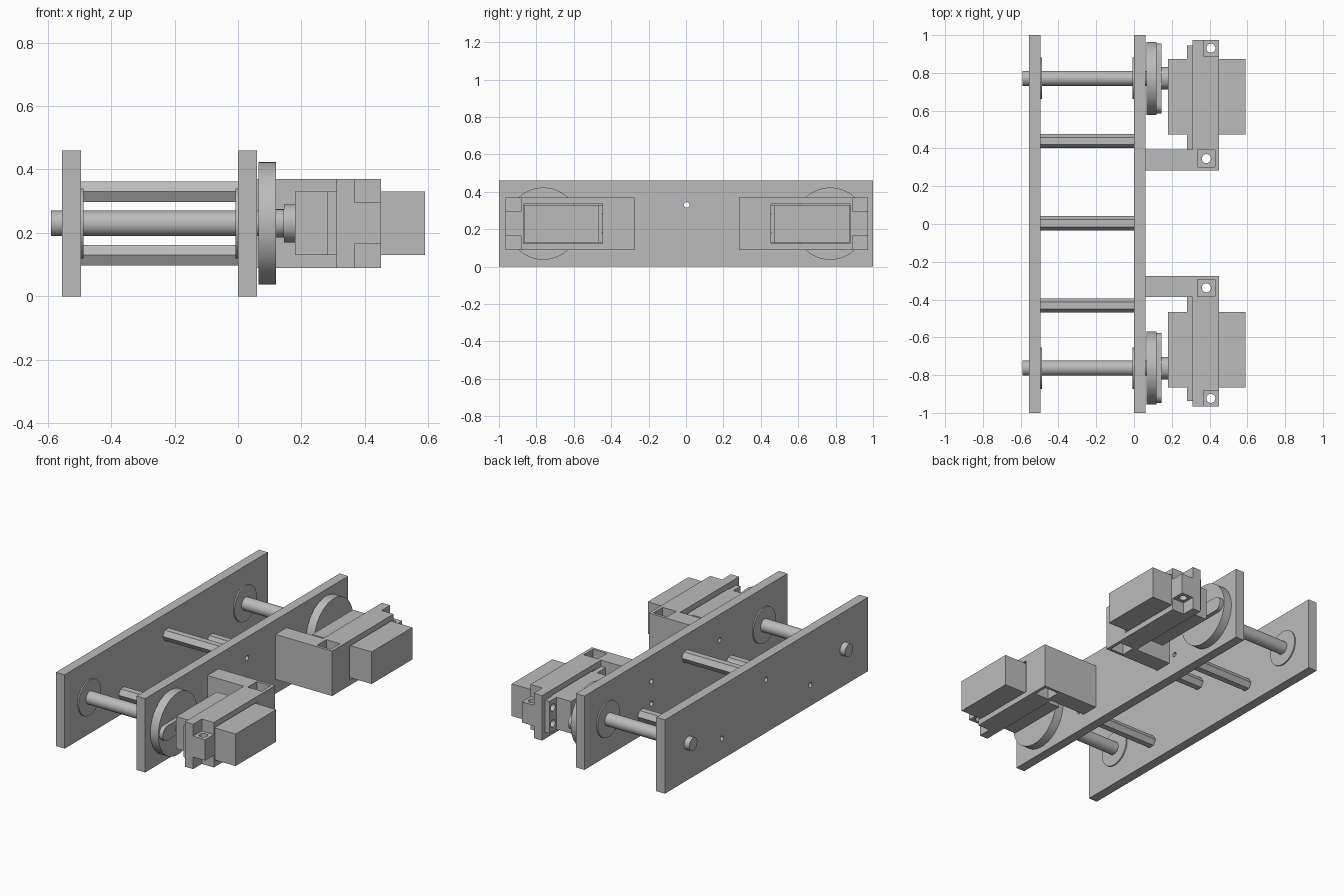
import bpy, bmesh, math
from mathutils import Matrix, Vector

if "Cube" in bpy.data.objects:
    bpy.data.objects.remove(bpy.data.objects["Cube"], do_unlink=True)

OFF = 0.004          # drive train sits slightly off the plate centre
AXLE_Y, AXLE_Z = 0.767, 0.23
PIN_Y = 0.435

grey = bpy.data.materials.new("plain grey")
grey.use_nodes = True
grey.diffuse_color = (0.5, 0.5, 0.5, 1)
grey.node_tree.nodes["Principled BSDF"].inputs["Base Color"].default_value = (0.5, 0.5, 0.5, 1)


def finish(name, bm):
    bmesh.ops.recalc_face_normals(bm, faces=bm.faces)
    mesh = bpy.data.meshes.new(name)
    bm.to_mesh(mesh)
    bm.free()
    mesh.materials.append(grey)
    ob = bpy.data.objects.new(name, mesh)
    ob.location.y = OFF
    bpy.context.collection.objects.link(ob)
    return ob


def box(name, x, y, z):
    """Box given by its (low, high) range on each axis."""
    bm = bmesh.new()
    mid = Vector([(a + b) / 2 for a, b in (x, y, z)])
    size = [b - a for a, b in (x, y, z)]
    bmesh.ops.create_cube(bm, size=1, matrix=Matrix.Translation(mid) @ Matrix.Diagonal((*size, 1)))
    return finish(name, bm)


def rod(name, span, a, b, radius, sides=48, axis="X"):
    """Cylinder along X centred on y=a, z=b, or along Z centred on x=a, y=b."""
    bm = bmesh.new()
    mid, depth = sum(span) / 2, span[1] - span[0]
    if axis == "X":
        m = Matrix.Translation((mid, a, b)) @ Matrix.Rotation(math.pi / 2, 4, "Y")
    else:
        m = Matrix.Translation((a, b, mid))
    bmesh.ops.create_cone(bm, cap_ends=True, segments=sides, radius1=radius,
                          radius2=radius, depth=depth, matrix=m)
    return finish(name, bm)


def cut(ob, cutters):
    """Subtract the cutters, bake the result and delete them."""
    for c in cutters:
        mod = ob.modifiers.new("cut", "BOOLEAN")
        mod.operation, mod.solver, mod.object = "DIFFERENCE", "EXACT", c
    bpy.context.view_layer.update()
    graph = bpy.context.evaluated_depsgraph_get()
    mesh = bpy.data.meshes.new_from_object(ob.evaluated_get(graph))
    ob.modifiers.clear()
    ob.data = mesh
    for c in cutters:
        bpy.data.objects.remove(c, do_unlink=True)
    return ob


def pair(ob):
    """Repeat a part at the other end."""
    mod = ob.modifiers.new("mirror", "MIRROR")
    mod.use_axis = (False, True, False)
    mod.use_mirror_merge = False
    return ob


def smooth(ob):
    bpy.ops.object.select_all(action="DESELECT")
    ob.select_set(True)
    bpy.context.view_layer.objects.active = ob
    bpy.ops.object.shade_smooth_by_angle(angle=math.radians(30))
    return ob


pins = [(-PIN_Y, 0.13), (0, 0.33), (PIN_Y, 0.13)]
bracket_screws = [(s * 0.336, z) for s in (-1, 1) for z in (0.16, 0.30)]

# Side plates with screw holes
for name, x, holes in (("left_plate", (0, 0.06), pins + bracket_screws),
                       ("right_plate", (-0.555, -0.495), pins)):
    plate = box(name, x, (-1 - OFF, 1 - OFF), (0, 0.46))
    cut(plate, [rod("hole", (x[0] - 0.05, x[1] + 0.05), y, z, 0.015, 24) for y, z in holes])

# Hexagonal spacers, hollow for the screws
for i, (y, z) in enumerate(pins):
    spacer = rod(f"hex_spacer_{i + 1}", (-0.495, 0), y, z, 0.0375, 6)
    # point the corners along y
    spacer.data.transform(Matrix.Translation((0, y, z)) @ Matrix.Rotation(math.pi / 6 * (
        abs(max(v.co.z for v in spacer.data.vertices) - z - 0.0375) < 0.001), 4, "X")
        @ Matrix.Translation((0, -y, -z)))
    cut(spacer, [rod("bore", (-0.6, 0.1), y, z, 0.015, 24)])

# Axles, bearing flanges and wheels
smooth(pair(rod("axle", (-0.59, 0.07), AXLE_Y, AXLE_Z, 0.04)))
smooth(pair(rod("outer_bearing", (-0.495, -0.487), AXLE_Y, AXLE_Z, 0.11)))
smooth(pair(rod("inner_bearing", (-0.008, 0), AXLE_Y, AXLE_Z, 0.11)))
smooth(pair(rod("wheel", (0.065, 0.12), AXLE_Y, AXLE_Z, 0.193, 64)))

# Servo horn: a bar with rounded ends
bm = bmesh.new()
ring = []
for side in (1, -1):
    for k in range(13):
        t = math.pi * (k / 12 - 0.5)
        ring.append(bm.verts.new((0.12, AXLE_Y + side * (0.14 + 0.045 * math.cos(t)),
                                  AXLE_Z + side * 0.045 * math.sin(t))))
face = bm.faces.new(ring)
extruded = bmesh.ops.extrude_face_region(bm, geom=[face])["geom"]
bmesh.ops.translate(bm, vec=(0.025, 0, 0), verts=[g for g in extruded if isinstance(g, bmesh.types.BMVert)])
smooth(pair(finish("servo_horn", bm)))
smooth(pair(rod("servo_output", (0.145, 0.18), AXLE_Y, AXLE_Z, 0.06)))

# Servo body and its mounting ears
pair(box("servo_body", (0.18, 0.59), (0.47, 0.87), (0.13, 0.33)))
ears = box("servo_ears", (0.28, 0.31), (0.39, 0.94), (0.13, 0.33))
cut(ears, [rod("hole", (0.2, 0.4), y, z, 0.022, 24) for y in (0.43, 0.905) for z in (0.18, 0.28)])
pair(ears)

# Servo bracket: arm and frame in one L shape
bracket = box("servo_bracket", (0.06, 0.45), (0.28, 0.97), (0.09, 0.37))
cutters = [box("arm_space", (0, 0.31), (0.39, 1.1), (0, 0.5)),
           box("servo_opening", (0.2, 0.6), (0.45, 0.872), (0.125, 0.335)),
           rod("end_bore", (0, 0.5), 0.407, 0.927, 0.024, 24, "Z"),
           rod("pocket_bore", (0, 0.5), 0.383, 0.342, 0.024, 24, "Z")]
for z in ((0, 0.165), (0.295, 0.5)):
    cutters.append(box("corner_notch", (0.367, 0.6), (0.885, 1.1), z))
    cutters.append(box("nut_pocket", (0.335, 0.43), (0.297, 0.387), z))
for z in (0.16, 0.30):
    cutters.append(rod("screw_hole", (0, 0.2), 0.336, z, 0.015, 24))
pair(cut(bracket, cutters))
